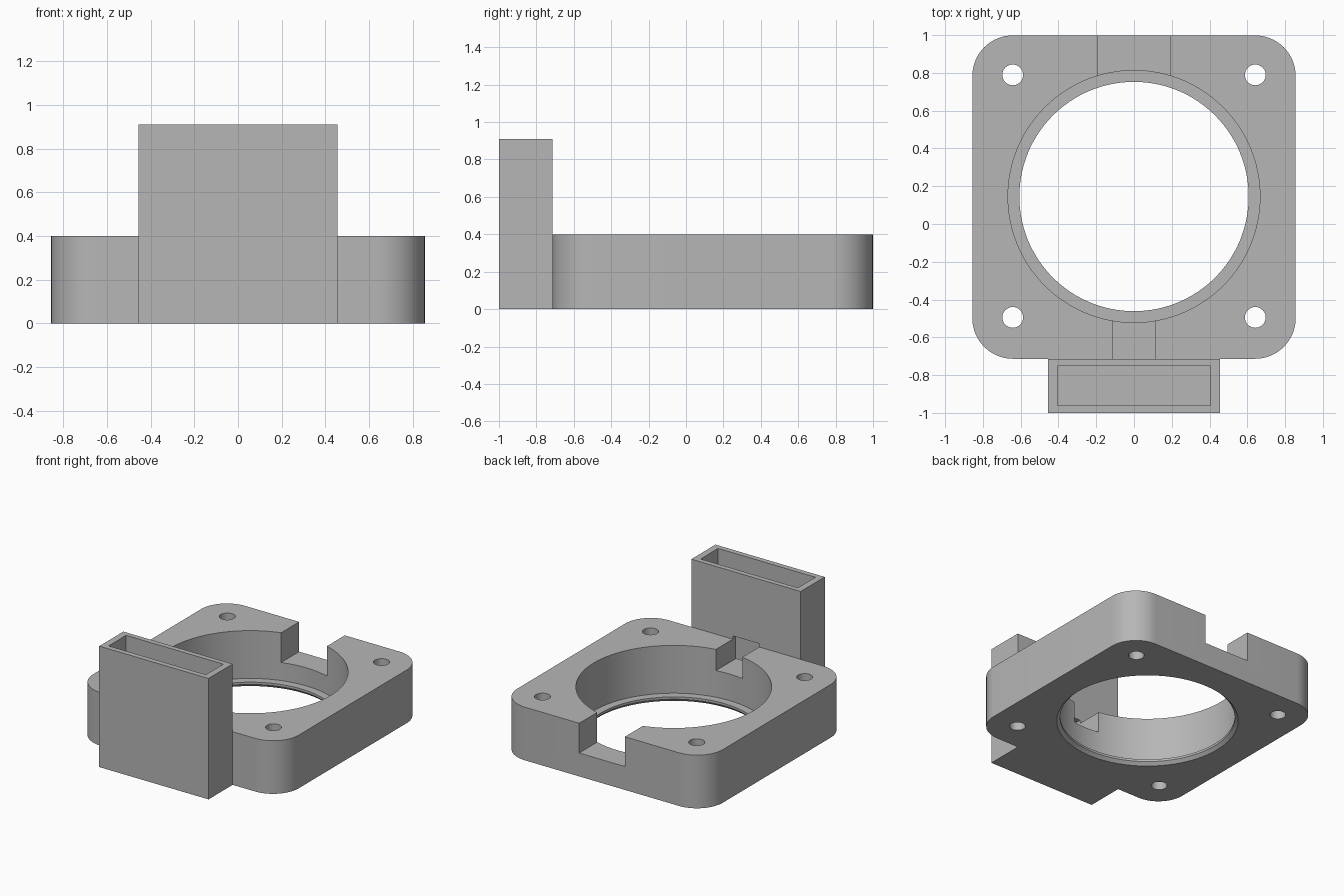
import bpy
import bmesh
import math
from mathutils import Matrix

if "Cube" in bpy.data.objects:
    bpy.data.objects.remove(bpy.data.objects["Cube"], do_unlink=True)

grey = bpy.data.materials.new("plain_grey")
grey.use_nodes = True
color = (0.47, 0.47, 0.47, 1)
grey.diffuse_color = color
grey.node_tree.nodes["Principled BSDF"].inputs["Base Color"].default_value = color

CY = 0.1425          # centre of the square frame along y
HALF = 0.856         # half width of the frame
TOP = 0.4            # frame height
FRONT = CY - HALF    # where the pocket meets the frame


def make_object(name, bm):
    bmesh.ops.recalc_face_normals(bm, faces=bm.faces)
    mesh = bpy.data.meshes.new(name)
    bm.to_mesh(mesh)
    bm.free()
    mesh.materials.append(grey)
    obj = bpy.data.objects.new(name, mesh)
    bpy.context.collection.objects.link(obj)
    return obj


def box(name, x, y0, y1, z0, z1):
    bm = bmesh.new()
    place = Matrix.Translation((0, (y0 + y1) / 2, (z0 + z1) / 2))
    size = Matrix.Diagonal((2 * x, y1 - y0, z1 - z0, 1))
    bmesh.ops.create_cube(bm, size=1, matrix=place @ size)
    return make_object(name, bm)


def cone(name, x, y, r0, r1, z0, z1, segments):
    bm = bmesh.new()
    bmesh.ops.create_cone(bm, cap_ends=True, segments=segments, radius1=r0, radius2=r1,
                          depth=z1 - z0, matrix=Matrix.Translation((x, y, (z0 + z1) / 2)))
    return make_object(name, bm)


def rounded_block(name, half, radius, height, steps=16):
    bm = bmesh.new()
    verts = []
    for corner, (sx, sy) in enumerate([(1, 1), (-1, 1), (-1, -1), (1, -1)]):
        for i in range(steps + 1):
            a = (corner + i / steps) * math.pi / 2
            verts.append(bm.verts.new((sx * (half - radius) + radius * math.cos(a),
                                       CY + sy * (half - radius) + radius * math.sin(a), 0)))
    base = bm.faces.new(verts)
    extruded = bmesh.ops.extrude_face_region(bm, geom=[base])["geom"]
    bmesh.ops.translate(bm, vec=(0, 0, height),
                        verts=[g for g in extruded if isinstance(g, bmesh.types.BMVert)])
    return make_object(name, bm)


def cut(target, cutter):
    cutter.hide_render = True
    mod = target.modifiers.new("cut", "BOOLEAN")
    mod.operation = "DIFFERENCE"
    mod.solver = "EXACT"
    mod.object = cutter
    bpy.context.view_layer.objects.active = target
    bpy.ops.object.modifier_apply(modifier=mod.name)
    bpy.data.objects.remove(cutter, do_unlink=True)


# Square frame with a round bore, a thin lip and a chamfer underneath
frame = rounded_block("frame", HALF, 0.215, TOP)
cut(frame, cone("bore_cutter", 0, CY + 0.003, 0.667, 0.667, 0.04, 0.6, 128))
cut(frame, cone("lip_cutter", 0, CY + 0.003, 0.607, 0.607, -0.1, 0.1, 128))
cut(frame, cone("chamfer_cutter", 0, CY + 0.003, 0.64, 0.597, -0.01, 0.033, 128))

# Corner screw holes
for sx in (-1, 1):
    for sy in (-1, 1):
        cut(frame, cone("screw_cutter", sx * 0.642, CY + 0.005 + sy * 0.642,
                        0.055, 0.055, -0.1, 0.6, 32))

# Wide rear notch and narrow front notch
cut(frame, box("rear_notch_cutter", 0.19, 0.5, 1.2, 0.176, 0.6))
cut(frame, box("front_notch_cutter", 0.11, -0.9, -0.3, 0.24, 0.6))

# Tall open pocket on the front, with a window into the front notch
pocket = box("front_pocket", 0.455, -1, FRONT, 0, 0.91)
cut(pocket, box("cavity_cutter", 0.405, -0.96, -0.752, 0.05, 1.1))
cut(pocket, box("window_cutter", 0.11, -0.85, -0.6, 0.24, 0.425))

# Smooth rounded walls, keep edges sharp
for obj in (frame, pocket):
    bpy.ops.object.select_all(action="DESELECT")
    obj.select_set(True)
    bpy.context.view_layer.objects.active = obj
    bpy.ops.object.shade_smooth_by_angle(angle=math.radians(30))
